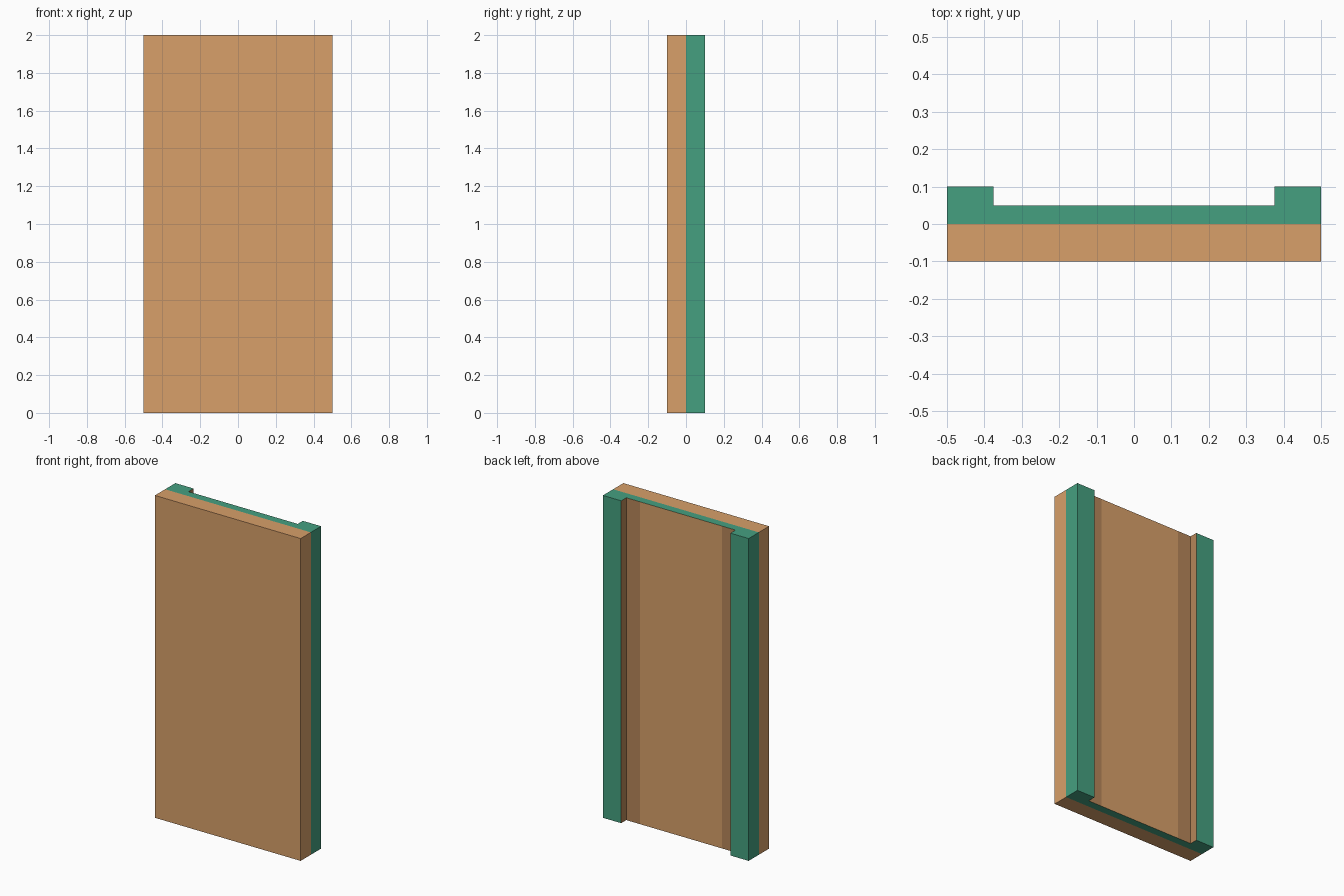
import bpy, bmesh

if "Cube" in bpy.data.objects:
    bpy.data.objects.remove(bpy.data.objects["Cube"])

HEIGHT = 2.0


def material(name, rgb):
    m = bpy.data.materials.new(name)
    m.diffuse_color = (*rgb, 1)
    m.use_nodes = True
    m.node_tree.nodes["Principled BSDF"].inputs["Base Color"].default_value = m.diffuse_color
    return m


mats = [material("wood", (0.686, 0.352, 0.144)),
        material("green_paint", (0.06, 0.352, 0.216)),
        material("dark_wood", (0.47, 0.24, 0.10))]
WOOD, GREEN, DARK = 0, 1, 2

# Right half of the plan outline, front to back: point and material of the wall that follows it
half = [((0.5, -0.1), WOOD), ((0.5, 0.0), GREEN), ((0.5, 0.1), GREEN),
        ((0.375, 0.1), DARK), ((0.375, 0.05), DARK), ((0.282, 0.05), WOOD)]
points = [p for p, _ in half] + [(-x, y) for (x, y), _ in reversed(half)]
walls = [m for _, m in half] + [m for _, m in reversed(half[:-1])] + [WOOD]

bm = bmesh.new()
low = [bm.verts.new((x, y, 0)) for x, y in points]
high = [bm.verts.new((x, y, HEIGHT)) for x, y in points]
n = len(points)


def face(verts, mat):
    bm.faces.new(verts).material_index = mat


# Upright walls: front, sides, posts and recessed back
for i in range(n):
    j = (i + 1) % n
    face((low[i], low[j], high[j], high[i]), walls[i])

# Top and bottom ends: wood front strip and green rear strip
for ring in (low, high):
    face((ring[0], ring[1], ring[-2], ring[-1]), WOOD)
    face(ring[1:-1], GREEN)

bmesh.ops.recalc_face_normals(bm, faces=bm.faces)
mesh = bpy.data.meshes.new("wall_panel")
bm.to_mesh(mesh)
bm.free()
for m in mats:
    mesh.materials.append(m)
bpy.context.collection.objects.link(bpy.data.objects.new("wall_panel", mesh))
